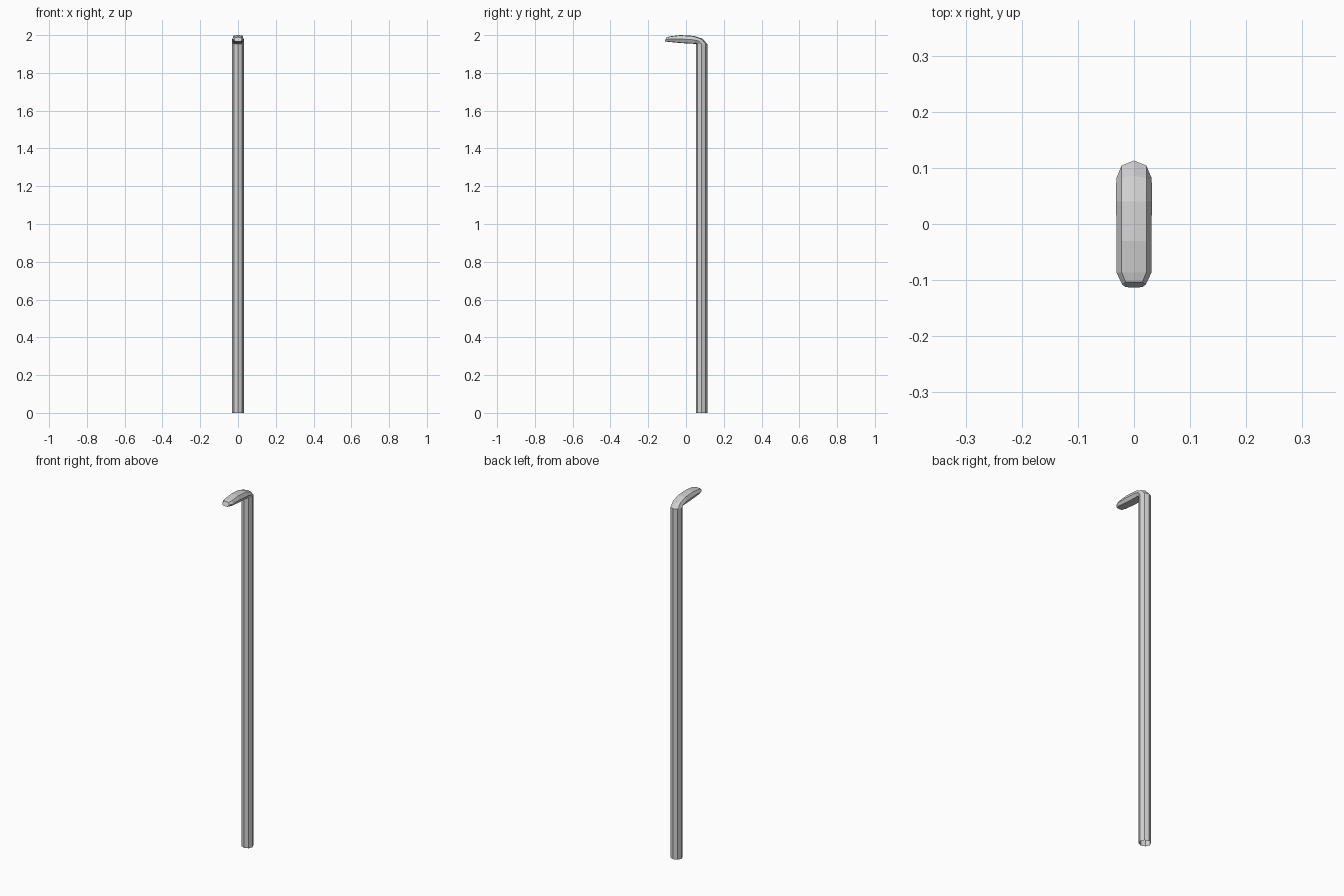
import bpy, bmesh, math

if "Cube" in bpy.data.objects:
    bpy.data.objects.remove(bpy.data.objects["Cube"])

grey = bpy.data.materials.new("light grey metal")
grey.diffuse_color = (0.64, 0.64, 0.64, 1)
grey.use_nodes = True
grey.node_tree.nodes["Principled BSDF"].inputs["Base Color"].default_value = grey.diffuse_color

SIDES = 8


def ring(bm, outer, inner, width, diag):
    """Eight-sided section between an outer and an inner (y, z) point.
    diag sets how far the diagonal corners reach (0.707 = regular)."""
    verts = []
    for i in range(SIDES):
        a = 2 * math.pi * i / SIDES
        v = math.sin(a)
        if i % 2:
            v = math.copysign(diag, v)
        t = (1 + v) / 2
        y = inner[0] + (outer[0] - inner[0]) * t
        z = inner[1] + (outer[1] - inner[1]) * t
        verts.append(bm.verts.new((width * math.cos(a), y, z)))
    return verts


def sweep(name, stations, cap_end=False):
    bm = bmesh.new()
    rings = [ring(bm, *s) for s in stations]
    for a, b in zip(rings, rings[1:]):
        for i in range(SIDES):
            j = (i + 1) % SIDES
            bm.faces.new((a[i], a[j], b[j], b[i]))
    if cap_end:
        bm.faces.new(rings[-1])
    mesh = bpy.data.meshes.new(name)
    bm.to_mesh(mesh)
    bm.free()
    mesh.materials.append(grey)
    obj = bpy.data.objects.new(name, mesh)
    bpy.context.collection.objects.link(obj)
    return obj


# Upright octagonal tube, open at the foot
sweep("pole", [
    ((0.113, 0.0), (0.053, 0.0), 0.031, 0.707),
    ((0.113, 1.953), (0.053, 1.953), 0.031, 0.707),
])

# Bend and flattened arm reaching forward, with a blunt rounded tip
sweep("arm", [
    ((0.113, 1.953), (0.053, 1.953), 0.031, 0.707),
    ((0.086, 1.982), (0.051, 1.954), 0.032, 0.75),
    ((0.040, 1.996), (0.042, 1.954), 0.032, 0.88),
    ((-0.030, 2.000), (-0.030, 1.958), 0.031, 0.92),
    ((-0.086, 1.993), (-0.088, 1.964), 0.031, 0.92),
    ((-0.103, 1.989), (-0.113, 1.966), 0.021, 0.92),
], cap_end=True)
